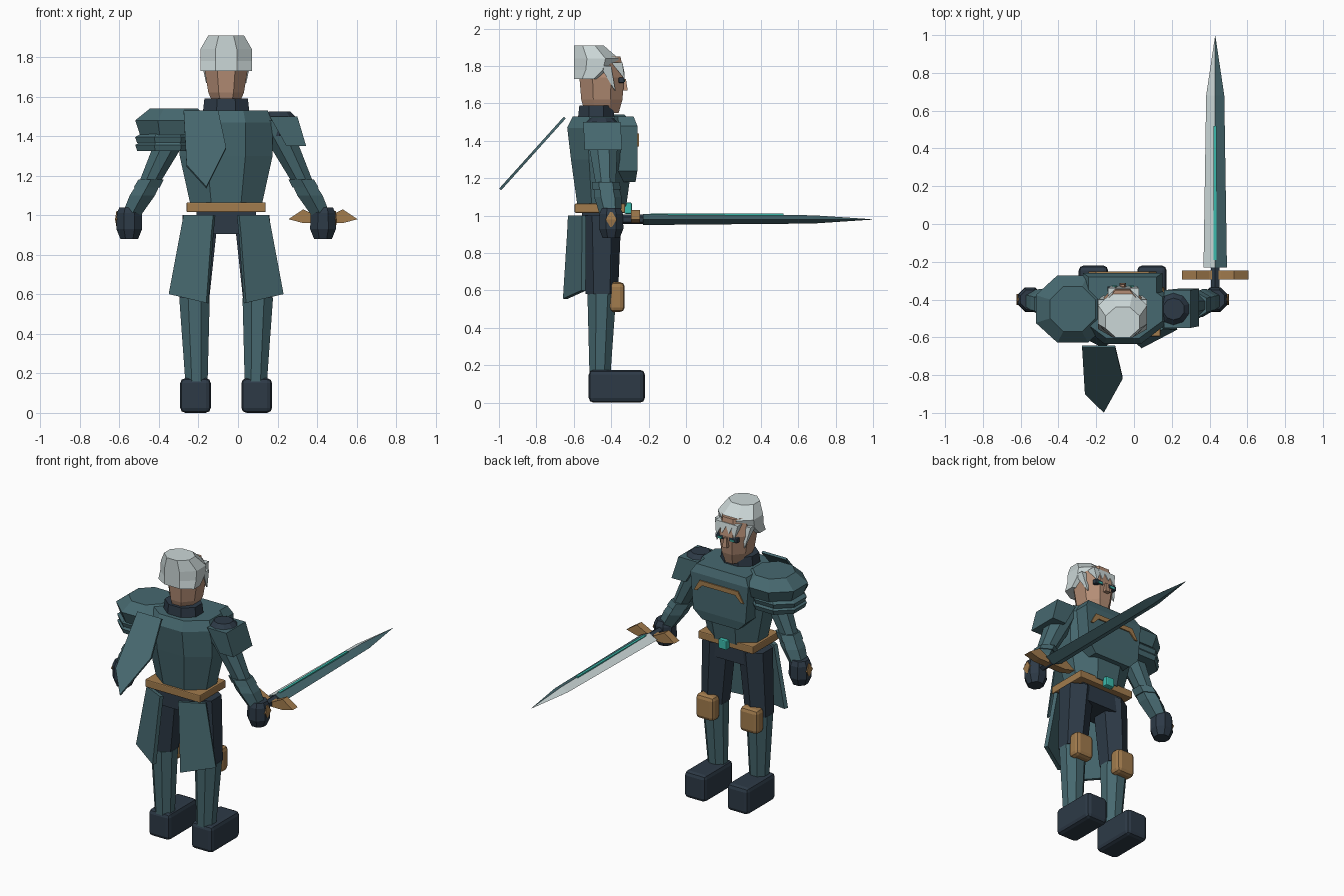
import bpy, bmesh, math
from mathutils import Vector

cube = bpy.data.objects.get("Cube")
if cube:
    bpy.data.objects.remove(cube)

# Every part is placed relative to the standing point of the body
ORIGIN = Vector((-.06, -.45, 0))
SHOULDER, ELBOW, GRIP = Vector((.23, 0, 1.48)), Vector((.38, .02, 1.18)), Vector((.49, .05, .98))
HIP, KNEE, ANKLE = Vector((.13, 0, 1)), Vector((.16, 0, .58)), Vector((.15, -.01, .15))


def material(name, *rgb):
    mat = bpy.data.materials.new(name)
    mat.use_nodes = True
    mat.diffuse_color = (*rgb, 1)
    shader = mat.node_tree.nodes["Principled BSDF"]
    shader.inputs["Base Color"].default_value = mat.diffuse_color
    return mat


teal = material("teal armour", .062, .14, .16)
navy = material("dark navy", .026, .042, .062)
gold = material("dull gold", .36, .2, .075)
skin = material("skin", .46, .27, .18)
silver = material("silver", .6, .68, .68)
glow = material("bright teal", .045, .5, .42)


def finish(name, bm, mat):
    bmesh.ops.recalc_face_normals(bm, faces=bm.faces)
    mesh = bpy.data.meshes.new(name)
    bm.to_mesh(mesh)
    bm.free()
    mesh.materials.append(mat)
    obj = bpy.data.objects.new(name, mesh)
    bpy.context.collection.objects.link(obj)
    return obj


def place(point, side):
    """Body coordinates to scene coordinates, mirrored for the right side."""
    x, y, z = point
    return ORIGIN + Vector((side * x, y, z))


def loft(name, mat, rings, sides=8, side=1, axis="z", flat=True):
    """Skin rings of (centre, half width, half depth)."""
    bm = bmesh.new()
    turn = math.pi / sides if flat else 0
    loops = []
    for centre, width, depth in rings:
        loop = []
        for i in range(sides):
            angle = math.tau * i / sides + turn
            u = width * math.cos(angle) / math.cos(turn)
            v = depth * math.sin(angle) / math.cos(turn)
            offset = Vector((u, v, 0)) if axis == "z" else Vector((u, 0, v))
            loop.append(bm.verts.new(place(centre + offset, side)))
        loops.append(loop)
    for low, high in zip(loops, loops[1:]):
        for i in range(sides):
            bm.faces.new((low[i - 1], low[i], high[i], high[i - 1]))
    bm.faces.new(loops[0])
    bm.faces.new(loops[-1])
    return finish(name, bm, mat)


def stack(name, mat, levels, at=(0, 0, 0), back=None, **options):
    """Straight loft of (distance, half width, half depth); back keeps the rear flush."""
    rings = []
    for distance, width, *rest in levels:
        depth = rest[0] if rest else width
        centre = Vector(at)
        if options.get("axis") == "y":
            centre.y += distance
        else:
            centre.z += distance
        if back is not None:
            centre.y = back + depth
        rings.append((centre, width, depth))
    return loft(name, mat, rings, **options)


def limb(name, mat, joints, radii, **options):
    """Tapered round limb through its joints."""
    return loft(name, mat, [(j, r, r) for j, r in zip(joints, radii)], **options)


def box(name, mat, centre, size, side=1, bevel=0):
    bm = bmesh.new()
    bmesh.ops.create_cube(bm, size=1)
    for v in bm.verts:
        v.co = place(centre, side) + v.co * Vector(size)
    obj = finish(name, bm, mat)
    if bevel:
        mod = obj.modifiers.new("bevel", "BEVEL")
        mod.width, mod.segments = bevel, 2


def plate(name, mat, outline, depth, thickness, side=1):
    """Outline of (x, z) laid on the surface y = depth(x, z)."""
    bm = bmesh.new()
    bm.faces.new([bm.verts.new(place((x, depth(x, z), z), side)) for x, z in outline])
    mod = finish(name, bm, mat).modifiers.new("thickness", "SOLIDIFY")
    mod.thickness, mod.offset = thickness, 0


def mirrored(half):
    return half + [(-x, z) for x, z in reversed(half)]


# Torso, breastplate, collar and belt
stack("torso", teal, [(1.05, .18, .13), (1.3, .235, .165), (1.47, .235, .185), (1.53, .21, .155)])
stack("breastplate", teal, [(1.18, .13, .06), (1.24, .19, .07), (1.48, .21, .07), (1.53, .18, .05)],
      at=(0, .12, 0), sides=4)
plate("breastplate_trim", gold, mirrored([(.14, 1.44), (.18, 1.37), (.16, 1.37), (.12, 1.41)]),
      lambda x, z: .193, .009)
stack("collar", navy, [(1.5, .12, .1), (1.59, .11, .09)], at=(0, -.03, 0))
box("belt", gold, (0, -.01, 1.04), (.4, .27, .05), bevel=.006)
box("belt_buckle", glow, (0, .14, 1.04), (.06, .04, .06), bevel=.006)
box("pelvis", navy, (0, -.01, .96), (.3, .19, .11))

# Head, nose and hair
stack("head", skin, [(1.55, .06, .09), (1.62, .09, .11), (1.74, .11, .12), (1.85, .09, .1)])
stack("nose", skin, [(1.67, .018), (1.73, .009)], at=(0, .12, 0), sides=4)
stack("hair", silver, [(1.73, .13, .075), (1.78, .13, .11), (1.84, .13, .12), (1.91, .09, .08)],
      back=-.15)
for x in (-.06, -.02, .03, .07):
    limb("fringe_lock", silver, [Vector((x * .8, .08, 1.82)), Vector((x, .12, 1.77 - abs(x) / 2))],
         [.03, .002], sides=4)

# Paired face details and limbs
for word, side in (("left", 1), ("right", -1)):
    box(word + "_eye_socket", navy, (.05, .105, 1.725), (.06, .03, .03), side, .004)
    box(word + "_eye", glow, (.045, .12, 1.72), (.03, .008, .012), side)
    limb(word + "_side_lock", silver, [Vector((.1, .02, 1.8)), Vector((.1, .07, 1.67))],
         [.03, .002], sides=4, side=side)

    limb(word + "_thigh", navy, [KNEE, HIP], [.075, .09], sides=6, side=side)
    limb(word + "_shin", teal, [ANKLE, KNEE], [.056, .077], side=side)
    box(word + "_knee_guard", gold, KNEE + Vector((0, .08, -.015)), (.13, .085, .16), side, .025)
    box(word + "_boot", navy, ANKLE + Vector((.005, .09, -.062)), (.155, .3, .175), side, .025)
    plate(word + "_coat_tail", teal, [(.06, 1), (.21, 1), (.285, .6), (.095, .555), (.07, .9)],
          lambda x, z: x / 2 + z / 10 - .3, .025, side)

    limb(word + "_upper_arm", teal, [ELBOW, SHOULDER.lerp(ELBOW, .4), SHOULDER], [.055, .075, .085],
         side=side)
    limb(word + "_elbow_guard", teal, [ELBOW.lerp(GRIP, .2), ELBOW], [.066, .064], sides=6, side=side)
    limb(word + "_forearm", teal, [GRIP, ELBOW.lerp(GRIP, .4), ELBOW], [.045, .064, .056],
         sides=6, side=side)
    stack(word + "_hand", navy, [(-.1, .045), (-.05, .065), (.03, .063), (.06, .05)],
          at=GRIP, side=side)
    stack(word + "_hand_stud", gold, [(-.04, .005), (0, .012, .03), (.04, .005)],
          at=GRIP + Vector((.06, 0, 0)), sides=4, side=side)

# Left shoulder: dark cap and slanted guard
stack("left_shoulder_cap", navy, [(-.08, .075), (.02, .08), (.045, .055)],
      at=SHOULDER + Vector((.04, 0, 0)), sides=10)
loft("left_shoulder_guard", teal, [(SHOULDER.lerp(ELBOW, .43) + Vector((.06, 0, 0)), .05, .1),
                                   (SHOULDER + Vector((.06, 0, .02)), .07, .1)], sides=4)

# Right shoulder: wide dome over two bands
dome = Vector((-.265, 0, 1.48))
stack("right_pauldron", teal, [(-.075, .17, .15), (0, .195, .178), (.06, .12)], at=dome)
for drop in (.11, .15):
    stack("right_pauldron_band", teal, [(-.005, .155, .14), (.025, .165, .15), (.04, .14)],
          at=dome - Vector((.03, 0, drop)))

# Half cape flying out behind the right shoulder
plate("half_cape", teal, [(-.215, 1.525), (-.04, 1.525), (0, 1.34), (-.1, 1.14), (-.2, 1.25)],
      lambda x, z: z * .9 - 1.57, .014)

# Sword held forward in the left hand
stack("sword_grip", navy, [(-.05, .022), (.25, .022)], at=GRIP, sides=6, axis="y")
wings = mirrored([(.03, .015), (.1, .05), (.175, 0), (.1, -.02)])
plate("sword_guard", gold, [(GRIP.x + x, GRIP.z + z) for x, z in wings],
      lambda x, z: .18, .05)
blade = stack("sword_blade", teal, [(.17, .062, .03), (1.08, .048, .022), (1.395, .001)],
              at=GRIP, sides=4, axis="y", flat=False)
blade.data.materials.append(silver)
for face in blade.data.polygons:
    if face.normal.x < -.1 and face.normal.z > .1:
        face.material_index = 1
box("blade_inlay", glow, GRIP + Vector((0, .565, .026)), (.016, .71, .009))
